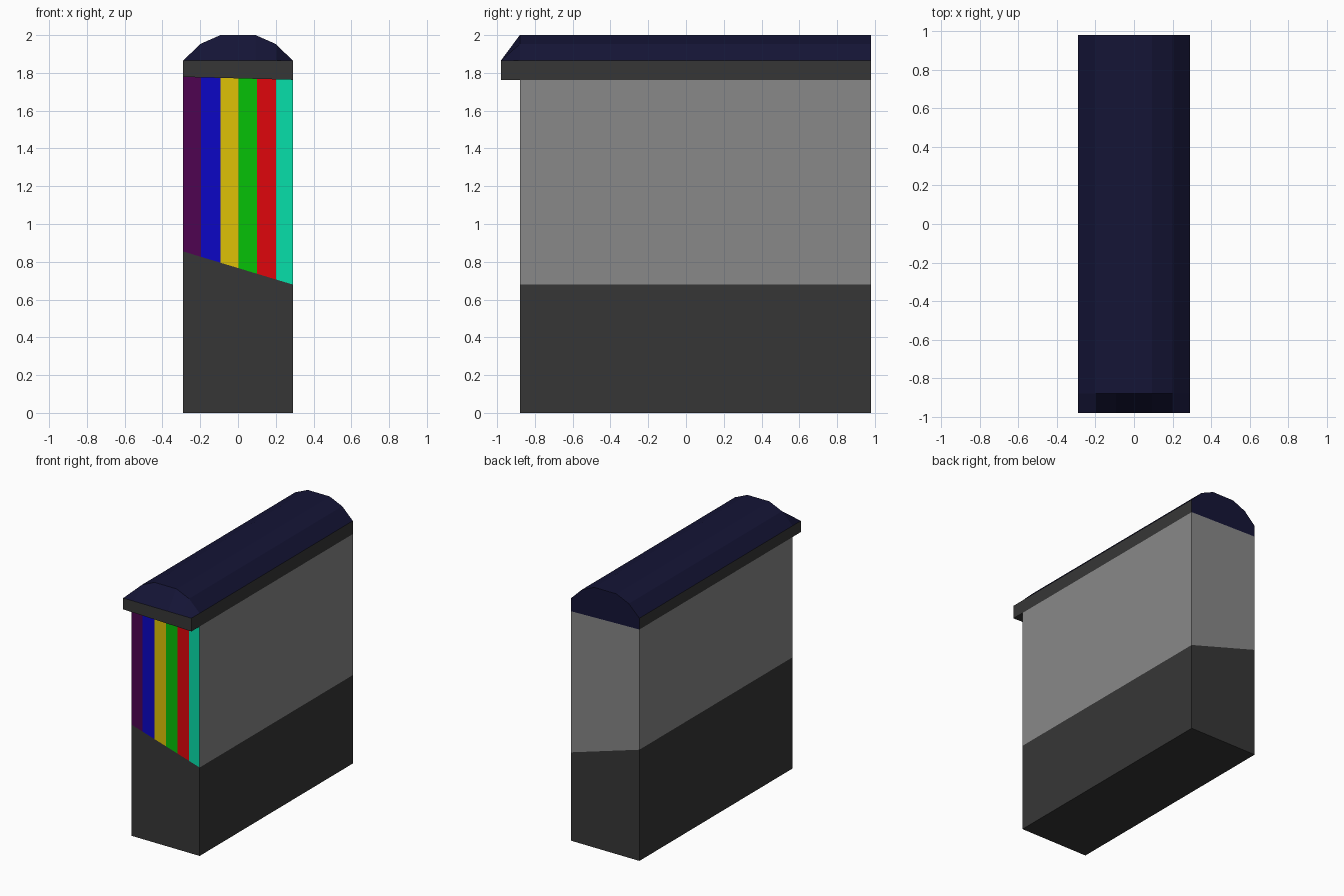
import bpy

if "Cube" in bpy.data.objects:
    bpy.data.objects.remove(bpy.data.objects["Cube"])

W = 0.29                               # half width
LIP, FRONT, BACK = -0.98, -0.88, 0.98  # depth stations
EAVE = 1.865


def base_z(x):      # sloping top of the dark base
    return 0.767 - 0.302 * x


def trim_z(x):      # slightly sloping underside of the trim
    return 1.771 - 0.026 * x


def material(name, rgb):
    m = bpy.data.materials.new(name)
    m.diffuse_color = (*[(c / 255) ** 2.2 for c in rgb], 1)
    m.use_nodes = True
    m.node_tree.nodes["Principled BSDF"].inputs["Base Color"].default_value = m.diffuse_color
    return m


def build(name, verts, faces, mat):
    me = bpy.data.meshes.new(name)
    me.from_pydata(verts, [], faces)
    me.update()
    ob = bpy.data.objects.new(name, me)
    bpy.context.collection.objects.link(ob)
    me.materials.append(mat)
    return ob


def prism(name, profile, y0, y1, mat, skip=()):
    """Extrude an x-z profile along y; skip lists hidden faces to leave open."""
    n = len(profile)
    verts = [(x, y, z) for y in (y0, y1) for x, z in profile]
    faces = [(i, i + n, (i + 1) % n + n, (i + 1) % n) for i in range(n) if i not in skip]
    faces = [f[::-1] for f in faces]
    if "front" not in skip:
        faces.append(tuple(range(n)))
    if "back" not in skip:
        faces.append(tuple(range(2 * n - 1, n - 1, -1)))
    return build(name, verts, faces, mat)


def band(low, high):
    return [(-W, low(-W)), (W, low(W)), (W, high(W)), (-W, high(-W))]


dark = material("dark_grey", (57, 57, 57))
grey = material("mid_grey", (135, 135, 135))
navy = material("navy", (27, 27, 57))

# Base and upper walls (edges: 0 bottom, 1 right, 2 top, 3 left)
prism("base", band(lambda x: 0, base_z), FRONT, BACK, dark, (2,))
prism("walls", band(base_z, trim_z), FRONT, BACK, grey, (0, 2, "front"))

# Trim: side bands plus the overhanging front lip
trim = band(trim_z, lambda x: EAVE)
prism("side_trim", trim, FRONT, BACK, dark, (0, 2, "front", "back"))
prism("front_lip", trim, LIP, FRONT, dark, (2, "back"))

# Coloured stripes on the front
edges = [-W, -0.195, -0.093, 0.003, 0.1, 0.2, W]
colours = [("purple", (80, 12, 82)), ("blue", (20, 14, 195)), ("yellow", (220, 192, 15)),
           ("green", (14, 192, 16)), ("red", (222, 14, 20)), ("teal", (16, 222, 168))]
for (name, rgb), a, b in zip(colours, edges, edges[1:]):
    corners = [(a, base_z(a)), (b, base_z(b)), (b, trim_z(b)), (a, trim_z(a))]
    build(name + "_stripe", [(x, FRONT, z) for x, z in corners], [(0, 1, 2, 3)],
          material(name, rgb))

# Faceted roof: front eave row, front arch, back arch, back cap down to the walls
arch = [(-W, EAVE), (-0.2, 1.953), (-0.093, 2.0), (0.093, 2.0), (0.2, 1.953), (W, EAVE)]
n = len(arch)
verts = [(x, LIP, EAVE) for x, z in arch]
verts += [(x, y, z) for y in (FRONT, BACK) for x, z in arch]
verts += [(W, BACK, trim_z(W)), (-W, BACK, trim_z(-W))]
faces = [(r * n + i, r * n + i + 1, (r + 1) * n + i + 1, (r + 1) * n + i)
         for r in range(2) for i in range(n - 1)]
faces.append(tuple(range(2 * n, 3 * n + 2)))
build("roof", verts, faces, navy)
